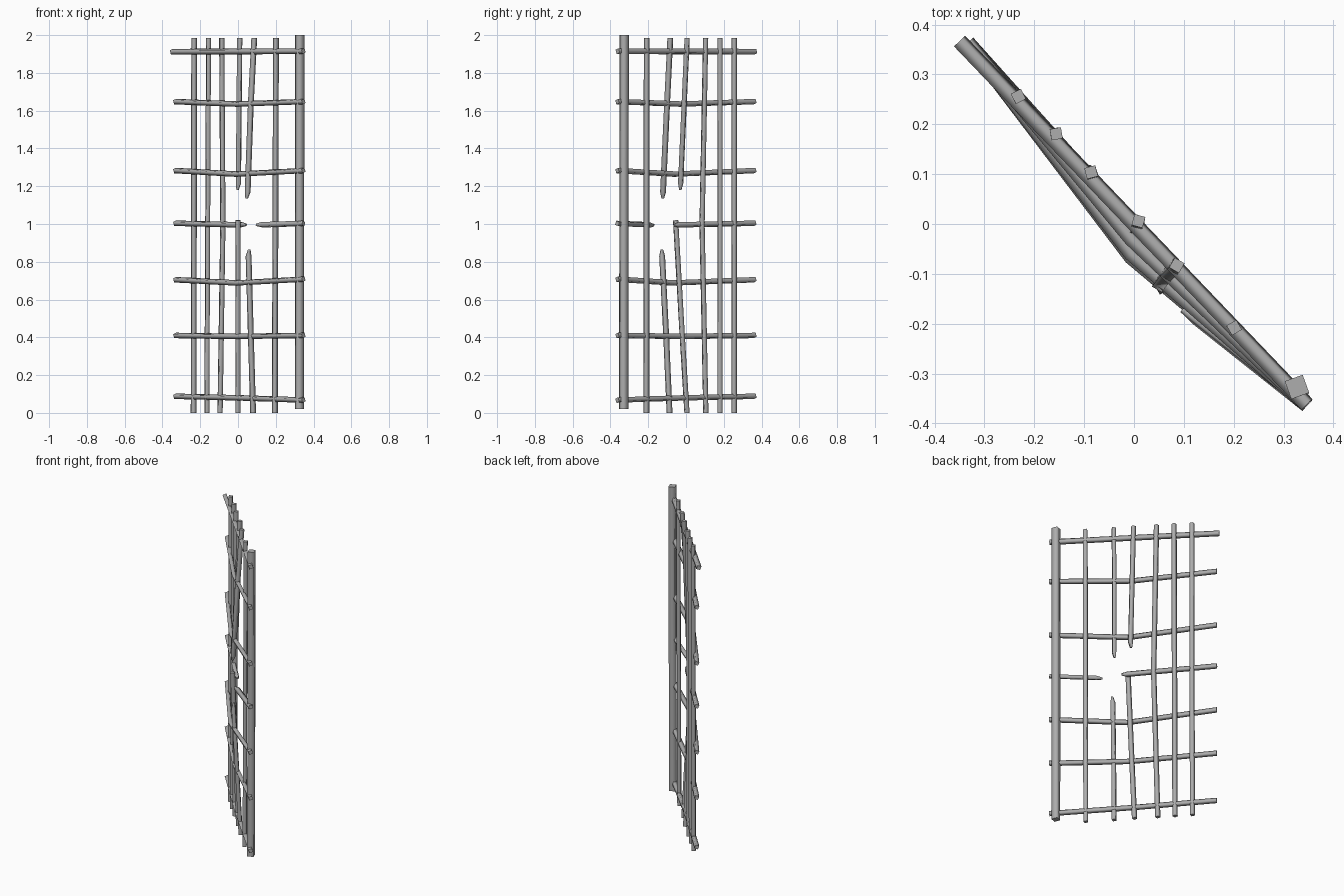
import bpy, bmesh, math
from mathutils import Vector

old = bpy.data.objects.get("Cube")
if old:
    bpy.data.objects.remove(old, do_unlink=True)

iron = bpy.data.materials.new("grey_iron")
iron.use_nodes = True
grey = (0.42, 0.42, 0.42, 1)
iron.diffuse_color = grey
iron.node_tree.nodes["Principled BSDF"].inputs["Base Color"].default_value = grey


def rod(name, path, radius=0.016, roll=20, broken=False):
    """Four-sided rod swept along a path; a broken rod ends in a chisel tip."""
    pts = [Vector(p) for p in path]
    rings = [(p, 1.0) for p in pts]
    if broken:
        back = (pts[-2] - pts[-1]).normalized()
        rings.insert(-1, (pts[-1] + back * 0.035, 1.0))
        rings[-1] = (pts[-1], 0.45)
    axis = (pts[-1] - pts[0]).normalized()
    ref = Vector((0, 1, 0)) if abs(axis.z) > 0.7 else Vector((0, 0, 1))
    u = ref.cross(axis).normalized()
    v = axis.cross(u)
    bm = bmesh.new()
    loops = []
    for p, scale in rings:
        loop = []
        for k in range(4):
            a = math.radians(roll + 45 + 90 * k)
            # the tip leans to one side like a snapped bar
            lean = u * radius * 0.5 * (1 - scale)
            loop.append(bm.verts.new(
                p + lean + (u * math.cos(a) + v * math.sin(a)) * radius * scale))
        loops.append(loop)
    for a, b in zip(loops, loops[1:]):
        for k in range(4):
            side = bm.faces.new((a[k], a[(k + 1) % 4], b[(k + 1) % 4], b[k]))
            side.smooth = True
    bm.faces.new(loops[0][::-1])
    bm.faces.new(loops[-1])
    bmesh.ops.recalc_face_normals(bm, faces=bm.faces)
    mesh = bpy.data.meshes.new(name)
    bm.to_mesh(mesh)
    bm.free()
    mesh.materials.append(iron)
    obj = bpy.data.objects.new(name, mesh)
    bpy.context.collection.objects.link(obj)


TOP = 1.985

# Thick hinge post
rod("post", [(0.325, -0.33, 0.02), (0.327, -0.327, 2.0)], 0.027, 20)

# Whole upright bars
rod("upright_1", [(-0.235, 0.255, 0), (-0.232, 0.256, TOP)], roll=27)
rod("upright_2", [(-0.165, 0.18, 0), (-0.156, 0.181, TOP)], roll=10)
rod("upright_3", [(-0.095, 0.105, 0), (-0.08, 0.085, 1.0),
                  (-0.086, 0.104, TOP)], roll=15)
rod("upright_6", [(0.195, -0.21, 0), (0.201, -0.208, TOP)], roll=30)

# Snapped upright bars
rod("upright_4_lower", [(0, 0.005, 0), (0, -0.02, 0.41), (0, -0.055, 1.02)], roll=15)
rod("upright_4_upper", [(0.009, 0.006, TOP), (0.002, -0.03, 1.18)], roll=15, broken=True)
rod("upright_5_lower", [(0.08, -0.087, 0), (0.068, -0.105, 0.41),
                        (0.055, -0.128, 0.865)], roll=30, broken=True)
rod("upright_5_upper", [(0.086, -0.083, TOP), (0.068, -0.1, 1.64),
                        (0.05, -0.123, 1.135)], roll=30, broken=True)

# Crossbars: left height, middle height, right height, y of the bent middle
crossbars = [
    (0.088, 0.08, 0.068, 0.0),
    (0.41, 0.405, 0.41, -0.025),
    (0.705, 0.688, 0.708, -0.067),
    (1.283, 1.264, 1.283, -0.06),
    (1.648, 1.635, 1.648, -0.03),
]
for i, (left, mid, right, bend) in enumerate(crossbars):
    rod(f"crossbar_{i + 1}", [(-0.333, 0.364, left), (-0.006, bend, mid),
                              (0.347, -0.364, right)], roll=20)
rod("crossbar_top", [(-0.35, 0.367, 1.912), (0.347, -0.362, 1.915)], 0.017)

# Snapped crossbar
rod("crossbar_broken_left", [(-0.333, 0.364, 1.004), (0.04, -0.065, 0.995)], broken=True)
rod("crossbar_broken_right", [(0.347, -0.364, 1.003), (0.1, -0.168, 0.995)], broken=True)
